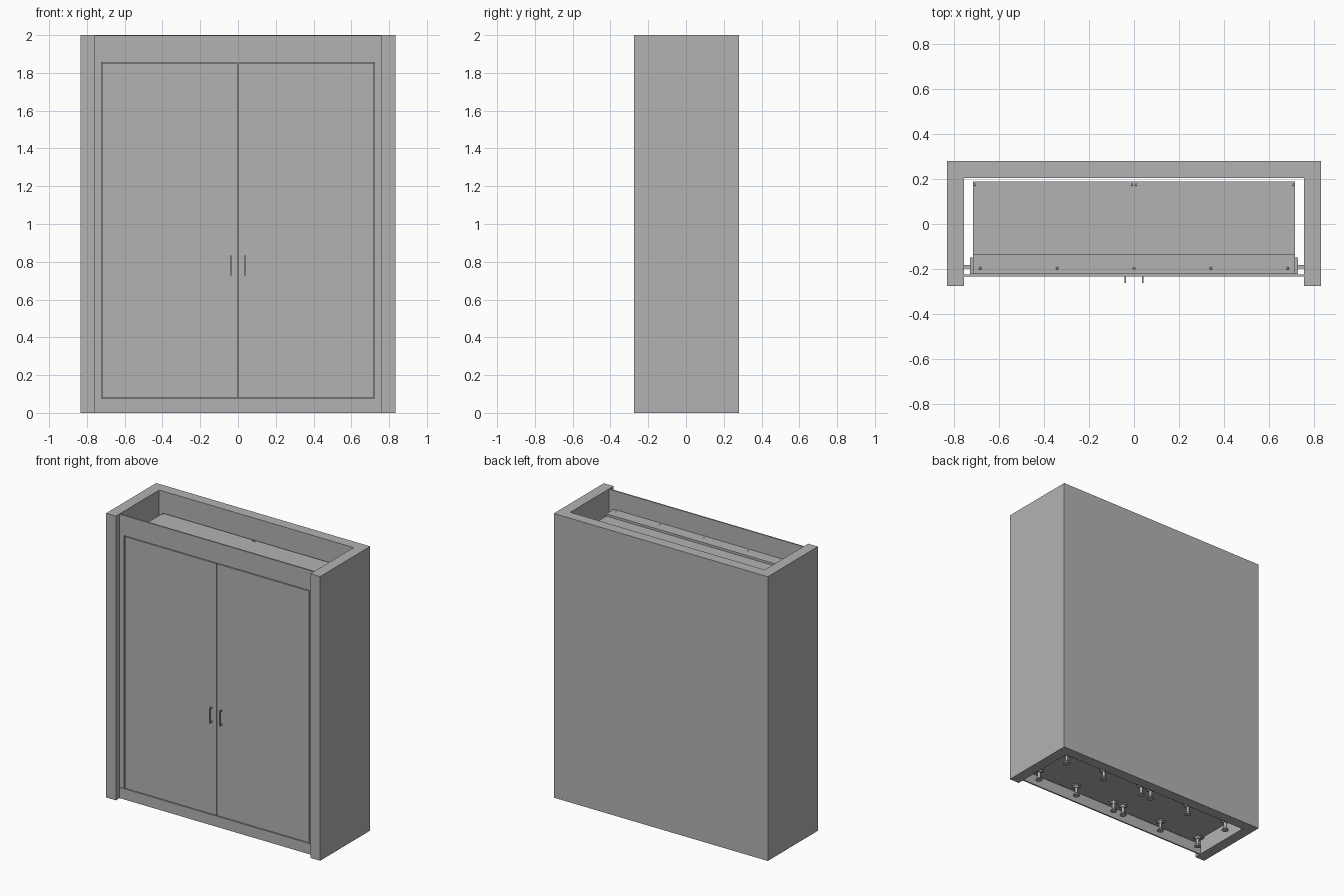
import bpy, bmesh, math
from mathutils import Matrix, Vector

cube = bpy.data.objects.get("Cube")
if cube:
    bpy.data.objects.remove(cube, do_unlink=True)

grey = bpy.data.materials.new("plain grey")
grey.use_nodes = True
colour = (0.45, 0.45, 0.45, 1)
grey.diffuse_color = colour
grey.node_tree.nodes["Principled BSDF"].inputs["Base Color"].default_value = colour


def finish(name, bm):
    bmesh.ops.recalc_face_normals(bm, faces=bm.faces)
    mesh = bpy.data.meshes.new(name)
    bm.to_mesh(mesh)
    bm.free()
    mesh.materials.append(grey)
    obj = bpy.data.objects.new(name, mesh)
    bpy.context.collection.objects.link(obj)
    return obj


def add_box(bm, x0, x1, y0, y1, z0, z1):
    size = Matrix.Diagonal((x1 - x0, y1 - y0, z1 - z0, 1))
    centre = Vector(((x0 + x1) / 2, (y0 + y1) / 2, (z0 + z1) / 2))
    bmesh.ops.create_cube(bm, size=1, matrix=Matrix.Translation(centre) @ size)


def box(name, *bounds):
    bm = bmesh.new()
    add_box(bm, *bounds)
    return finish(name, bm)


def prism(name, outline, z0, z1):
    bm = bmesh.new()
    face = bm.faces.new([bm.verts.new((x, y, z0)) for x, y in outline])
    new = bmesh.ops.extrude_face_region(bm, geom=[face])["geom"]
    bmesh.ops.translate(bm, vec=(0, 0, z1 - z0),
                        verts=[v for v in new if isinstance(v, bmesh.types.BMVert)])
    return finish(name, bm)


def add_cylinder(bm, r1, r2, z0, z1, x=0, y=0, segments=16):
    bmesh.ops.create_cone(bm, cap_ends=True, segments=segments, radius1=r1, radius2=r2,
                          depth=z1 - z0, matrix=Matrix.Translation((x, y, (z0 + z1) / 2)))


OUT, IN = 0.833, 0.757          # niche half widths
BODY = 0.717                    # cabinet half width
BASE, TOP = 0.077, 1.853        # cabinet heights
FRONT, REAR = -0.235, -0.225    # front panel planes
T = 0.014                       # board thickness

# Surrounding wall niche, open at the front, top and bottom
prism("wall_niche", [(-OUT, -0.276), (-IN, -0.276), (-IN, 0.205), (IN, 0.205),
                     (IN, -0.276), (OUT, -0.276), (OUT, 0.28), (-OUT, 0.28)], 0, 2)

# Carcass boards
box("carcass_top", -BODY, BODY, -0.22, 0.19, TOP - T, TOP)
box("carcass_bottom", -BODY, BODY, -0.22, 0.19, BASE, BASE + T)
box("carcass_back", -BODY, BODY, 0.182, 0.19, BASE + T, TOP - T)
for name, x in (("right_side", -BODY), ("right_divider", -T),
                ("left_divider", 0), ("left_side", BODY - T)):
    box(name, x, x + T, -0.22, 0.182, BASE + T, TOP - T)

# Front filler panels around the doors
OPEN = 0.72
box("top_filler", -IN, IN, FRONT, REAR, TOP + 0.003, 1.998)
box("plinth", -IN, IN, FRONT, REAR, 0, BASE - 0.002)
box("top_rail", -BODY, BODY, -0.222, -0.137, TOP, TOP + 0.016)

for side, s in (("left", 1), ("right", -1)):
    def mirrored(name, x0, x1, *rest):
        return box(f"{side}_{name}", min(s * x0, s * x1), max(s * x0, s * x1), *rest)

    mirrored("filler", OPEN + 0.003, IN, FRONT, REAR, BASE, TOP + 0.003)
    mirrored("filler_batten", BODY, 0.731, -0.222, -0.15, BASE, TOP)
    mirrored("door", 0.002, OPEN - 0.003, FRONT, REAR, BASE + 0.003, TOP - 0.002)

    # Spacers between batten and wall
    bm = bmesh.new()
    for i in range(5):
        z = 0.15 + i * 0.41
        add_box(bm, *sorted((s * 0.731, s * IN)), -0.198, -0.182, z - 0.008, z + 0.008)
    finish(side + "_wall_spacers", bm)

    # Pull handle: bar on two posts
    bm = bmesh.new()
    x0, x1 = s * 0.039 - 0.004, s * 0.039 + 0.004
    add_box(bm, x0, x1, -0.262, -0.254, 0.728, 0.834)
    for z in (0.728, 0.826):
        add_box(bm, x0, x1, -0.254, FRONT, z, z + 0.008)
    finish(side + "_handle", bm)

# Screw heads on the rail and the rear fixing points
bm = bmesh.new()
for i in range(-2, 3):
    add_cylinder(bm, 0.006, 0.004, TOP + 0.016, TOP + 0.019, i * 0.3425, -0.198)
for x in (-0.711, -0.009, 0.009, 0.711):
    add_cylinder(bm, 0.005, 0.004, TOP, TOP + 0.003, x, 0.175)
finish("top_screws", bm)

# Adjustable feet: disc, stem, collar and mounting plate with a clip arm
bm = bmesh.new()
add_cylinder(bm, 0.023, 0.020, 0, 0.010)
add_cylinder(bm, 0.020, 0.010, 0.010, 0.018)
add_cylinder(bm, 0.010, 0.010, 0.018, 0.056)
add_cylinder(bm, 0.014, 0.022, 0.056, 0.068)
add_box(bm, -0.030, 0.030, -0.012, 0.012, 0.068, BASE)
add_box(bm, -0.012, 0.012, -0.030, 0.030, 0.068, BASE)
foot = finish("foot", bm)
for p in foot.data.polygons:
    p.use_smooth = False
spots = [(s * x, y) for s in (-1, 1) for x in (0.04, 0.36, 0.68) for y in (-0.16, 0.12)]
for i, (x, y) in enumerate(spots):
    obj = foot if i == 0 else foot.copy()
    if i:
        obj.name = f"foot_{i + 1}"
        bpy.context.collection.objects.link(obj)
    obj.location = (x, y, 0)
